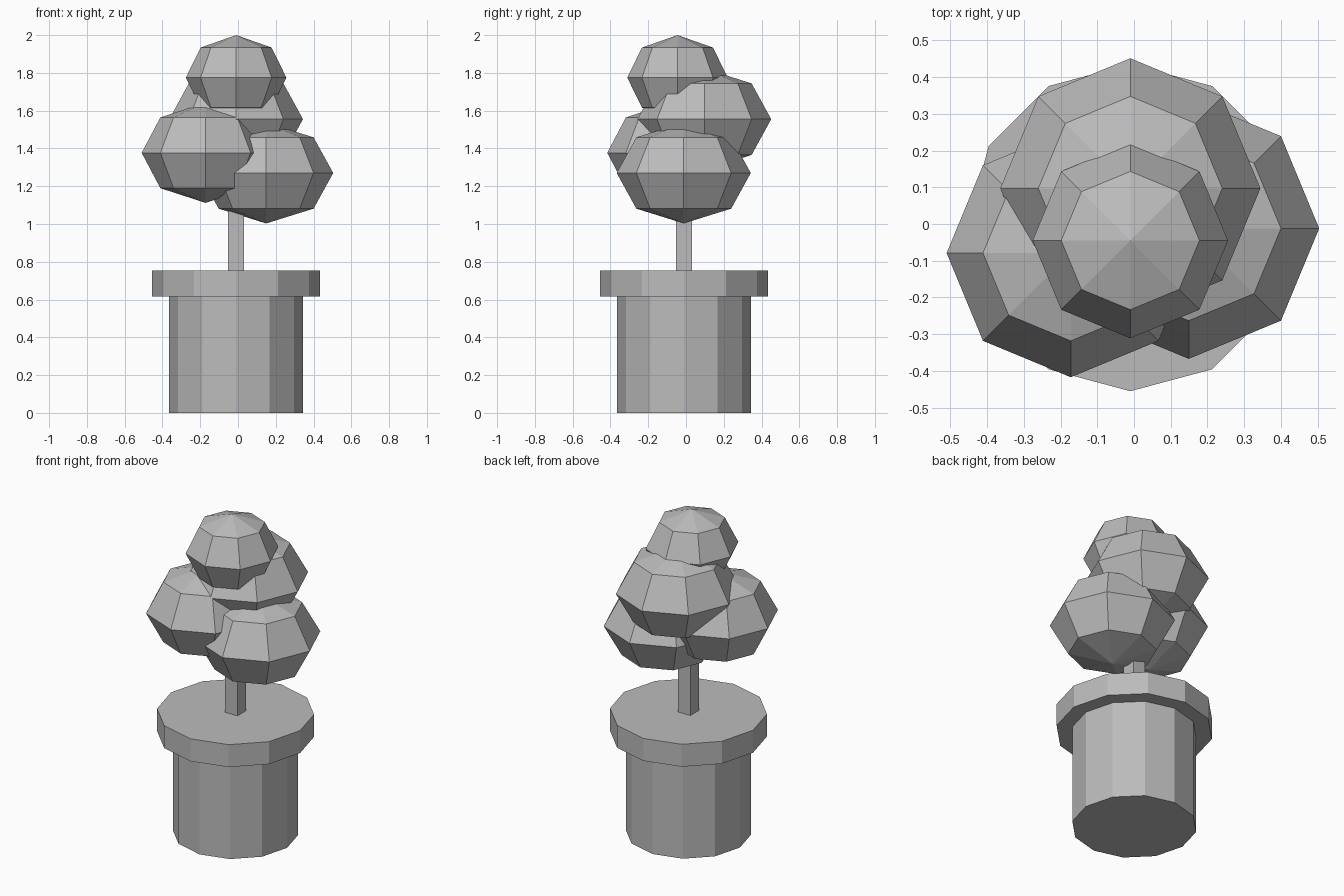
import bpy, math

if "Cube" in bpy.data.objects:
    bpy.data.objects.remove(bpy.data.objects["Cube"])

grey = bpy.data.materials.new("plain grey")
grey.diffuse_color = (0.5, 0.5, 0.5, 1.0)
grey.use_nodes = True
grey.node_tree.nodes["Principled BSDF"].inputs["Base Color"].default_value = grey.diffuse_color
CX, CY = -0.01, -0.01  # shared axis of pot and trunk


def finish(name):
    ob = bpy.context.object
    ob.name = name
    ob.data.materials.append(grey)
    return ob


def prism(name, sides, radius, z0, z1, turn=0.0):
    bpy.ops.mesh.primitive_cylinder_add(
        vertices=sides, radius=radius, depth=z1 - z0,
        location=(CX, CY, (z0 + z1) / 2), rotation=(0, 0, turn))
    return finish(name)


def leaf_ball(name, centre, radius, half_height):
    bpy.ops.mesh.primitive_uv_sphere_add(segments=8, ring_count=4, radius=1, location=centre)
    bpy.context.object.scale = (radius, radius, half_height)
    return finish(name)


# Pot with a wider rim
prism("pot", 12, 0.355, 0.0, 0.615)
prism("pot_rim", 12, 0.445, 0.615, 0.755)

# Square trunk
prism("trunk", 4, 0.06, 0.755, 1.35, math.radians(45))

# Four overlapping faceted balls of foliage
leaf_ball("foliage_top", (-0.01, -0.045, 1.775), 0.266, 0.225)
leaf_ball("foliage_back", (-0.01, 0.097, 1.555), 0.354, 0.268)
leaf_ball("foliage_left", (-0.172, -0.079, 1.377), 0.338, 0.265)
leaf_ball("foliage_right", (0.149, -0.012, 1.27), 0.355, 0.267)
